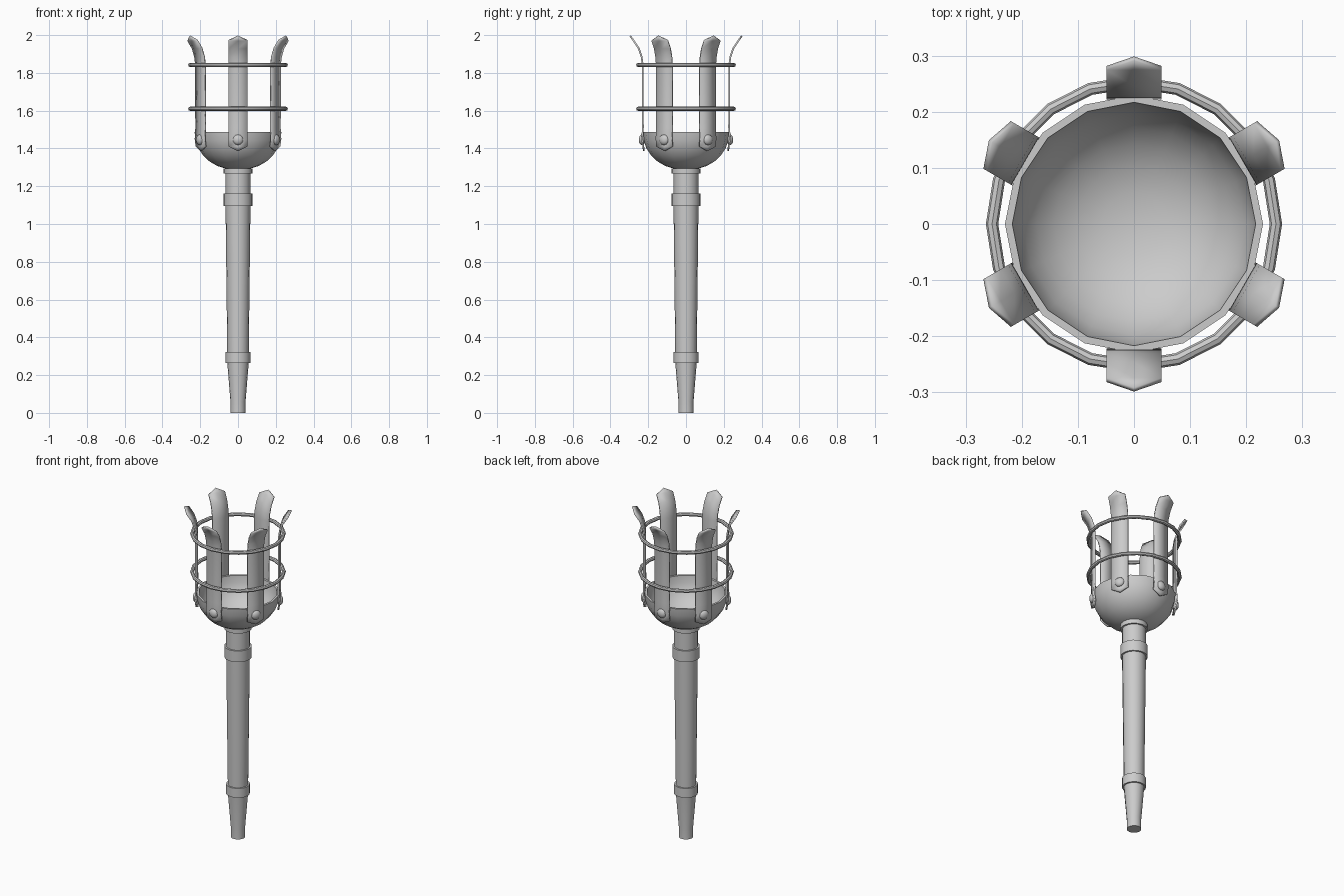
import bpy, bmesh, math
from mathutils import Matrix, Vector

if "Cube" in bpy.data.objects:
    bpy.data.objects.remove(bpy.data.objects["Cube"])

metal = bpy.data.materials.new("grey metal")
metal.use_nodes = True
GREY = (0.6, 0.6, 0.6, 1)
metal.diffuse_color = GREY
metal.node_tree.nodes["Principled BSDF"].inputs["Base Color"].default_value = GREY


def finish(name, bm, angle=35):
    bmesh.ops.recalc_face_normals(bm, faces=bm.faces)
    mesh = bpy.data.meshes.new(name)
    bm.to_mesh(mesh)
    bm.free()
    mesh.materials.append(metal)
    obj = bpy.data.objects.new(name, mesh)
    bpy.context.collection.objects.link(obj)
    bpy.ops.object.select_all(action='DESELECT')
    obj.select_set(True)
    bpy.context.view_layer.objects.active = obj
    bpy.ops.object.shade_smooth_by_angle(angle=math.radians(angle))
    return obj


def lathe(name, profile, sides=16, closed=False):
    """Revolve (radius, height) points around z; open ends are capped."""
    bm = bmesh.new()
    rings = []
    for r, z in profile:
        if r == 0:
            rings.append([bm.verts.new((0, 0, z))] * sides)
        else:
            rings.append([bm.verts.new((r * math.cos(a), r * math.sin(a), z))
                          for a in (2 * math.pi * i / sides for i in range(sides))])
    pairs = list(zip(rings, rings[1:]))
    if closed:
        pairs.append((rings[-1], rings[0]))
    for low, high in pairs:
        for i in range(sides):
            j = (i + 1) % sides
            bm.faces.new(dict.fromkeys((low[i], low[j], high[j], high[i])))
    if not closed:
        for ring in (rings[0], rings[-1]):
            if len(set(ring)) > 2:
                bm.faces.new(ring)
    return finish(name, bm)


# Handle: tapered foot, shaft and collars
lathe("handle_foot", [(0.04, 0), (0.04, 0.06), (0.057, 0.27)])
lathe("lower_collar", [(0.066, 0.265), (0.066, 0.322)])
lathe("handle_shaft", [(0.057, 0.32), (0.066, 1.1)])
lathe("upper_collar", [(0.076, 1.095), (0.076, 1.162)])
lathe("handle_neck", [(0.066, 1.16), (0.066, 1.28)])
lathe("neck_flange", [(0.076, 1.268), (0.076, 1.295)])

# Bowl: rounded shell with a flat rim
RIM, DEPTH = 1.487, 0.2
STEPS = 7
angles = [math.pi / 2 * i / STEPS for i in range(STEPS + 1)]
outer = [(0.23 * math.sin(a) ** 0.9 if i else 0, RIM - DEPTH * math.cos(a))
         for i, a in enumerate(angles)]
inner = [(0.217 * math.sin(a) ** 0.9 if i else 0, RIM - (DEPTH - 0.015) * math.cos(a))
         for i, a in enumerate(angles)]
lathe("bowl", outer + inner[::-1])

# Two round hoops around the cage
for name, z in (("lower_hoop", 1.61), ("upper_hoop", 1.842)):
    section = [(0.253 + 0.011 * math.cos(a), z + 0.011 * math.sin(a))
               for a in (math.pi / 4 * i for i in range(8))]
    lathe(name, section, sides=20, closed=True)

# Cage straps: centre line as (radius, height), pointed at both ends
STRAP = [(0.226, 1.41), (0.232, 1.45), (0.228, 1.51), (0.229, 1.6), (0.229, 1.84),
         (0.235, 1.885), (0.25, 1.93), (0.278, 1.972)]
LOW_TIP, HIGH_TIP = (0.223, 1.386), (0.295, 1.995)
HALF, THICK = 0.049, 0.009


def strap(name, turn):
    bm = bmesh.new()
    rows = [[bm.verts.new((r, y, z)) for y in (-HALF, 0, HALF)] for r, z in STRAP]
    for low, high in zip(rows, rows[1:]):
        for k in range(2):
            bm.faces.new((low[k], low[k + 1], high[k + 1], high[k]))
    for row, (r, z) in ((rows[0], LOW_TIP), (rows[-1], HIGH_TIP)):
        tip = bm.verts.new((r, 0, z))
        for k in range(2):
            bm.faces.new((row[k], row[k + 1], tip))
    bmesh.ops.transform(bm, matrix=Matrix.Rotation(turn, 4, 'Z'), verts=bm.verts)
    obj = finish(name, bm)
    solid = obj.modifiers.new("thickness", 'SOLIDIFY')
    solid.thickness = THICK
    solid.offset = 0


# Domed rivet fixing each strap to the bowl
def rivet(name, turn):
    bm = bmesh.new()
    bmesh.ops.create_uvsphere(bm, u_segments=12, v_segments=8, radius=0.028)
    place = (Matrix.Rotation(turn, 4, 'Z') @ Matrix.Translation(Vector((0.233, 0, 1.446)))
             @ Matrix.Diagonal((0.6, 1, 1, 1)) @ Matrix.Rotation(math.pi / 2, 4, 'Y'))
    bmesh.ops.transform(bm, matrix=place, verts=bm.verts)
    finish(name, bm, 60)


for i in range(6):
    turn = math.radians(30 + 60 * i)
    strap(f"cage_strap_{i + 1}", turn)
    rivet(f"strap_rivet_{i + 1}", turn)
